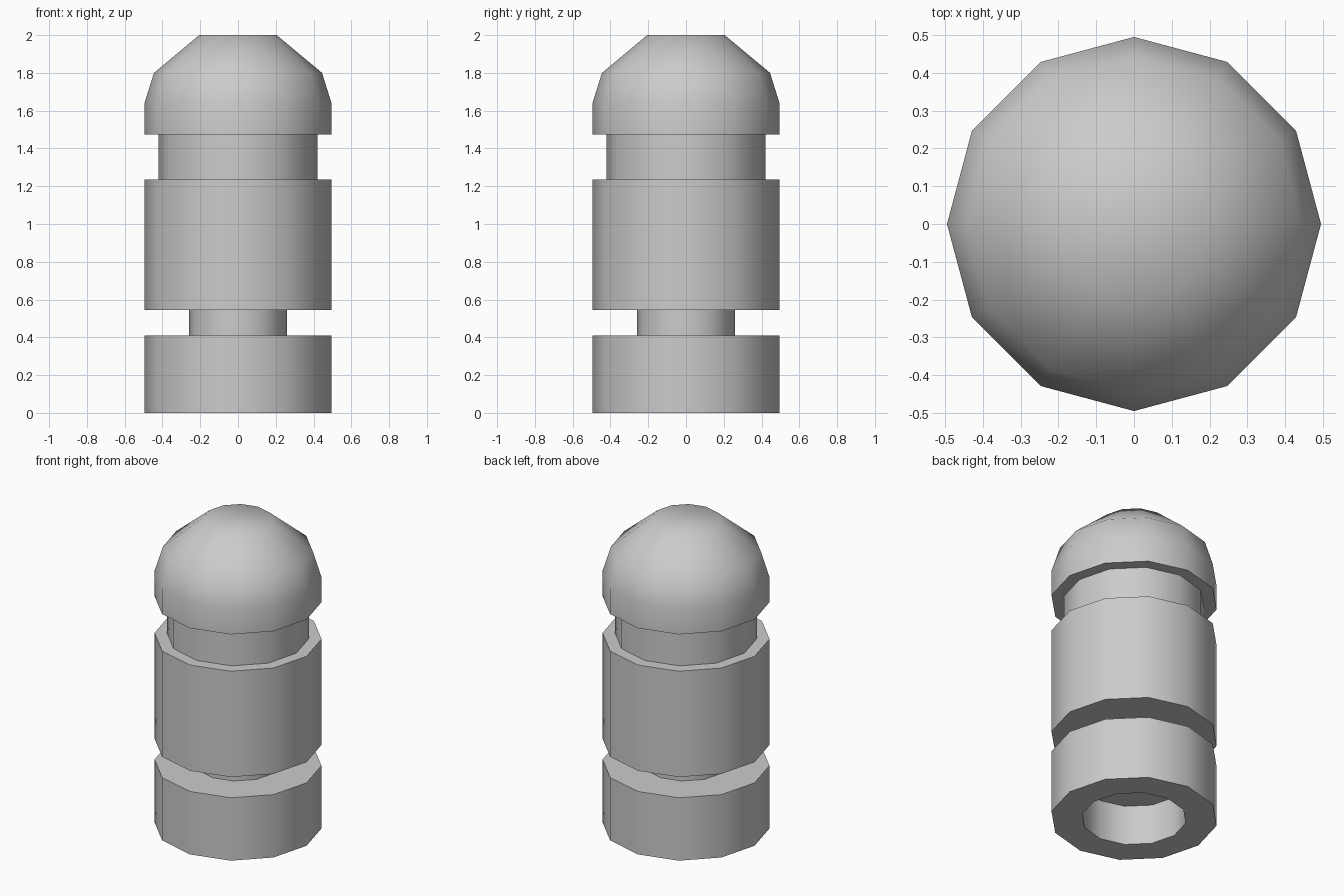
import bpy, bmesh
from math import sin, cos, pi, radians

if "Cube" in bpy.data.objects:
    bpy.data.objects.remove(bpy.data.objects["Cube"])

SIDES = 12

# Half-section (radius, height), from the socket ceiling round to the domed top
PROFILE = [
    (0.31, 0.26), (0.31, 0.0),      # blind socket in the base
    (0.495, 0.0), (0.495, 0.41),    # base collar
    (0.26, 0.41), (0.26, 0.545),    # deep groove
    (0.495, 0.545), (0.495, 1.235), # main body
    (0.42, 1.235), (0.42, 1.475),   # shallow neck
    (0.495, 1.475), (0.495, 1.64),  # head
    (0.445, 1.80), (0.205, 2.0),    # domed top
]


def lathe(name, profile):
    bm = bmesh.new()
    rings = [[bm.verts.new((r * cos(2 * pi * i / SIDES), r * sin(2 * pi * i / SIDES), z))
              for i in range(SIDES)] for r, z in profile]
    for low, high in zip(rings, rings[1:]):
        for i in range(SIDES):
            j = (i + 1) % SIDES
            bm.faces.new((low[i], low[j], high[j], high[i]))
    # Socket ceiling and flat crown
    bm.faces.new(rings[0][::-1])
    bm.faces.new(rings[-1])
    bmesh.ops.recalc_face_normals(bm, faces=bm.faces)
    mesh = bpy.data.meshes.new(name)
    bm.to_mesh(mesh)
    bm.free()
    obj = bpy.data.objects.new(name, mesh)
    bpy.context.collection.objects.link(obj)
    return obj


# Whole peg, smooth round the sides with crisp steps
peg = lathe("grooved_peg", PROFILE)
bpy.context.view_layer.objects.active = peg
peg.select_set(True)
bpy.ops.object.shade_smooth_by_angle(angle=radians(60))
